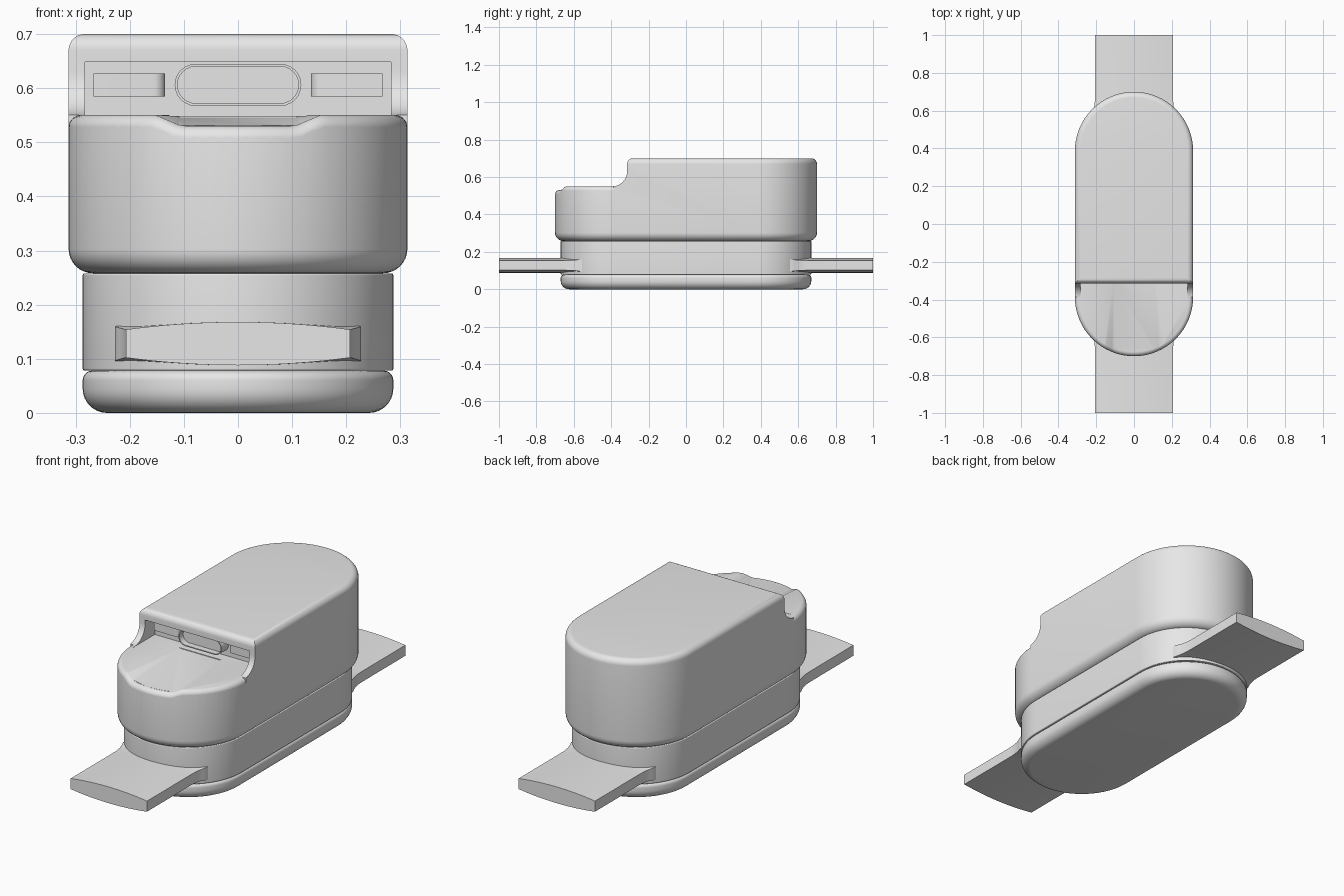
import bpy, bmesh
from math import sin, cos, pi, radians

cube = bpy.data.objects.get("Cube")
if cube:
    bpy.data.objects.remove(cube, do_unlink=True)

grey = bpy.data.materials.new("plain_grey")
grey.use_nodes = True
GREY = (0.8, 0.8, 0.8, 1)
grey.diffuse_color = GREY
for node in grey.node_tree.nodes:
    if node.type == 'BSDF_PRINCIPLED':
        node.inputs["Base Color"].default_value = GREY


# ---- helpers ----
def loft(name, rings):
    """Skin a list of closed rings and cap both ends."""
    bm = bmesh.new()
    rows = [[bm.verts.new(p) for p in ring] for ring in rings]
    n = len(rows[0])
    for a, b in zip(rows, rows[1:]):
        for i in range(n):
            j = (i + 1) % n
            bm.faces.new((a[i], a[j], b[j], b[i]))
    bm.faces.new(rows[0])
    bm.faces.new(rows[-1])
    bmesh.ops.recalc_face_normals(bm, faces=bm.faces)
    mesh = bpy.data.meshes.new(name)
    bm.to_mesh(mesh)
    bm.free()
    mesh.materials.append(grey)
    ob = bpy.data.objects.new(name, mesh)
    bpy.context.collection.objects.link(ob)
    return ob


def box(name, x0, x1, y0, y1, z0, z1):
    return loft(name, [[(x0, y0, z), (x1, y0, z), (x1, y1, z), (x0, y1, z)]
                       for z in (z0, z1)])


def arc(cu, cv, r, start, end, n=8):
    """Points on a circle arc in a plane, angles in degrees."""
    steps = [radians(start + (end - start) * i / n) for i in range(n + 1)]
    return [(cu + r * cos(a), cv + r * sin(a)) for a in steps]


def stadium(radius, straight, n=32):
    """Outline with two half-round ends, long in the second axis."""
    return arc(0, straight, radius, 0, 180, n) + arc(0, -straight, radius, 180, 360, n)


def rounded_slab(name, radius, straight, z0, z1, low, high):
    """Stadium slab with a fillet on its lower and upper edge."""
    profile = arc(low, z0 + low, low, 270, 180) + arc(high, z1 - high, high, 180, 90)
    return loft(name, [[(x, y, z) for x, y in stadium(radius - inset, straight)]
                       for inset, z in profile])


def activate(ob):
    bpy.ops.object.select_all(action='DESELECT')
    bpy.context.view_layer.objects.active = ob
    ob.select_set(True)


def cut(ob, cutter):
    cutter.hide_render = True
    mod = ob.modifiers.new("cut", 'BOOLEAN')
    mod.operation = 'DIFFERENCE'
    mod.solver = 'EXACT'
    mod.object = cutter
    activate(ob)
    bpy.ops.object.modifier_apply(modifier=mod.name)
    bpy.data.objects.remove(cutter, do_unlink=True)


def smooth(ob):
    activate(ob)
    bpy.ops.object.shade_smooth_by_angle(angle=radians(32))


# ---- foot and middle band ----
foot = rounded_slab("foot", 0.287, 0.383, 0, 0.078, 0.045, 0.018)
band = rounded_slab("middle_band", 0.287, 0.383, 0.078, 0.258, 0.004, 0.004)

# ---- upper housing ----
R, S = 0.313, 0.387
SHELF = 0.55
housing = rounded_slab("upper_housing", R, S, 0.258, 0.7, 0.045, 0.03)

# stepped front: rounded lid edge, concave shoulder, flat shelf
step = ([(-0.285, 0.8)] + arc(-0.285, 0.67, 0.03, 90, 180)
        + arc(-0.395, SHELF + 0.08, 0.08, 0, -90) + [(-0.9, SHELF), (-0.9, 0.8)])
cut(housing, loft("step_cutter", [[(x, y, z) for y, z in step] for x in (-0.4, 0.4)]))

# mouth under the lid
cut(housing, box("mouth_cutter", -0.283, 0.283, -0.41, -0.24, SHELF - 0.001, 0.648))

# shallow channel along the shelf, widening and deepening to the front
channel = []
for y, wide, drop in ((-0.29, 0.118, 0.004), (-0.75, 0.165, 0.022)):
    floor = SHELF - drop
    channel.append([(-0.108, y, floor), (0.108, y, floor), (wide, y, SHELF + 0.001),
                    (wide, y, 0.58), (-wide, y, 0.58), (-wide, y, SHELF + 0.001)])
cut(housing, loft("channel_cutter", channel))

# rounded rim around the shelf, dipping where the channel leaves
F = 0.024
rim = arc(F, SHELF - F + 0.0005, F, 90, 180) + [(-0.05, SHELF - F), (-0.05, 0.6), (F, 0.6)]
rings = []
for i in range(65):
    a = pi + pi * i / 64
    t = min(max((0.165 - abs(R * cos(a))) / 0.06, 0), 1)
    dip = 0.02 * t * t * (3 - 2 * t)
    rings.append([((R - d) * cos(a), -S - 0.01 + (R - d) * sin(a) + 0.01, z - dip)
                  for d, z in rim])
cut(housing, loft("rim_cutter", rings))

# ---- connector inside the mouth ----
def port_ring(grow, y):
    return [(v, y, 0.606 + u) for u, v in stadium(0.039 - grow, 0.078, 12)]


port = loft("port", [port_ring(0, -0.235), port_ring(0, -0.295), port_ring(0.005, -0.295),
                     port_ring(0.005, -0.265)])

parts = [foot, band, housing, port]
for side, label in ((1, "left"), (-1, "right")):
    # side block with a rounded inner corner
    outline = [(0.267, -0.235), (0.267, -0.27)] + arc(0.155, -0.25, 0.02, 270, 180) + [(0.135, -0.235)]
    parts.append(loft(label + "_side_block",
                      [[(side * x, y, z) for x, y in outline] for z in (0.585, 0.627)]))


# ---- straps: lens section, flared where they meet the band ----
def strap_ring(y, width, height):
    steps = [-1 + i / 8 for i in range(17)]
    top = [(0.207 * width * t, y, 0.128 + height * (0.04 - 0.014 * t * t)) for t in steps]
    return top + [(x, y, 0.256 - z) for x, y, z in reversed(top)]


for side, label in ((-1, "front"), (1, "back")):
    stations = ((1, 1, 1), (0.67, 1, 1), (0.64, 1.005, 1.01), (0.61, 1.025, 1.05),
                (0.585, 1.06, 1.12), (0.565, 1.1, 1.22), (0.5, 1.1, 1.22))
    parts.append(loft(label + "_strap",
                      [strap_ring(side * y, w, h) for y, w, h in stations]))

for part in parts:
    smooth(part)
bpy.ops.object.select_all(action='DESELECT')
